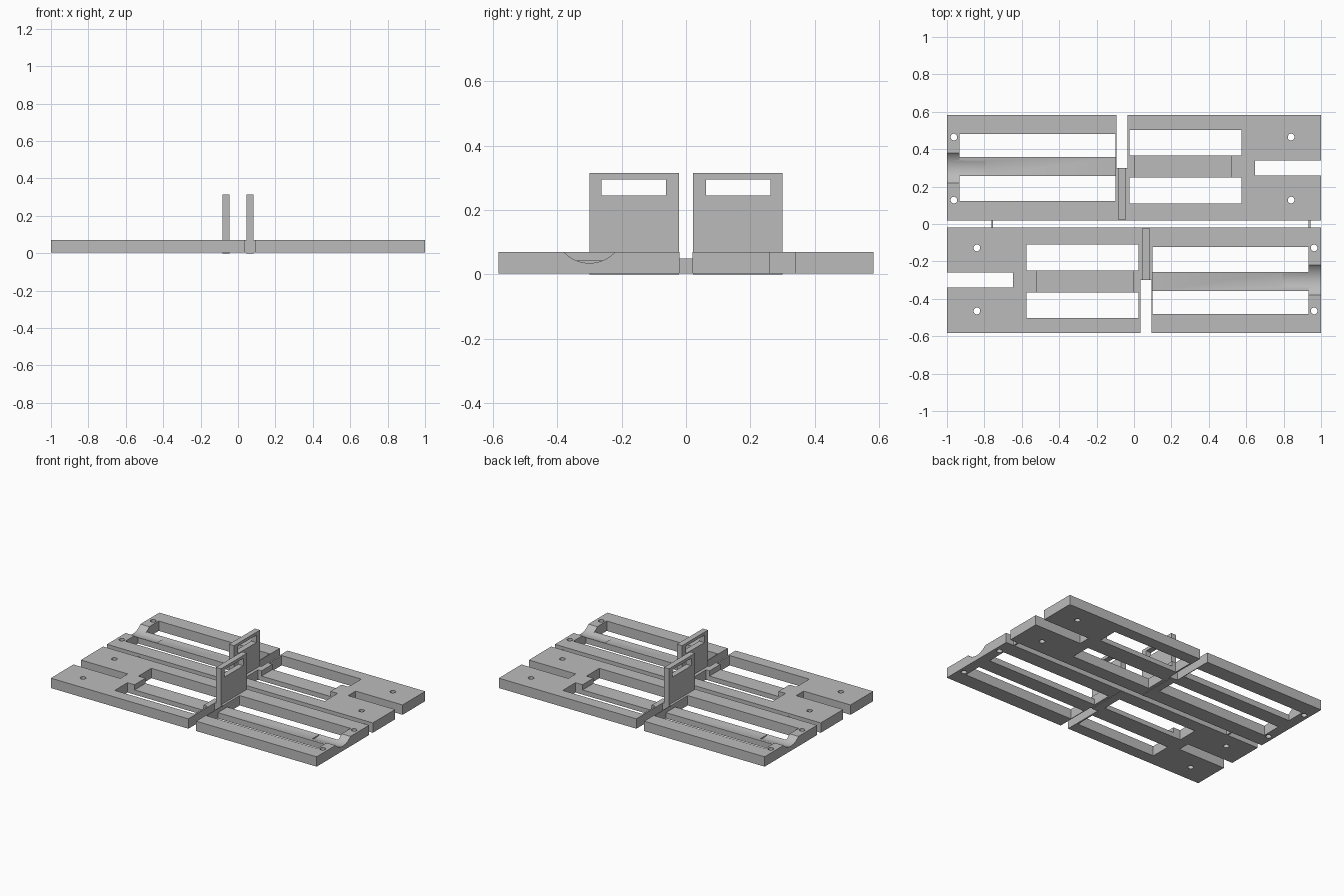
import bpy
from math import pi

if "Cube" in bpy.data.objects:
    bpy.data.objects.remove(bpy.data.objects["Cube"], do_unlink=True)

grey = bpy.data.materials.new("plain grey")
grey.use_nodes = True
COLOUR = (0.5, 0.5, 0.5, 1)
grey.diffuse_color = COLOUR
grey.node_tree.nodes["Principled BSDF"].inputs["Base Color"].default_value = COLOUR

BASE, TOP = 0.003, 0.07
MID = -0.30          # centre line of the channel and bars


def box(name, x0, x1, y0, y1, z0, z1):
    bpy.ops.mesh.primitive_cube_add(size=1, location=((x0 + x1) / 2, (y0 + y1) / 2, (z0 + z1) / 2))
    ob = bpy.context.object
    ob.name = name
    ob.scale = (x1 - x0, y1 - y0, z1 - z0)
    bpy.ops.object.transform_apply(location=True, rotation=True, scale=True)
    ob.data.materials.append(grey)
    return ob


def cylinder(name, radius, depth, location, rotation=(0, 0, 0), sides=24):
    bpy.ops.mesh.primitive_cylinder_add(vertices=sides, radius=radius, depth=depth,
                                        location=location, rotation=rotation)
    ob = bpy.context.object
    ob.name = name
    bpy.ops.object.transform_apply(location=True, rotation=True, scale=True)
    ob.data.materials.append(grey)
    return ob


def cut(target, cutter):
    cutter.hide_render = True
    mod = target.modifiers.new("cut", "BOOLEAN")
    mod.operation, mod.solver, mod.object = "DIFFERENCE", "EXACT", cutter
    bpy.ops.object.select_all(action="DESELECT")
    target.select_set(True)
    bpy.context.view_layer.objects.active = target
    bpy.ops.object.modifier_apply(modifier=mod.name)
    bpy.data.objects.remove(cutter, do_unlink=True)


# Front deck with its windows, slots and lowered bars
deck = box("front_deck", -1, 1, -0.583, -0.02, BASE, TOP)
LOW, HIGH = -0.1, 0.2
openings = [
    (-1.1, -0.647, -0.34, -0.26, LOW, HIGH),       # open end slot
    (0.035, 0.094, -0.7, MID, LOW, HIGH),          # cross slot
    (-0.575, 0.024, -0.248, -0.11, LOW, HIGH),     # short windows
    (-0.575, 0.024, -0.503, -0.366, LOW, HIGH),
    (0.099, 0.933, -0.257, -0.123, LOW, HIGH),     # long windows
    (0.099, 0.933, -0.481, -0.357, LOW, HIGH),
    (-0.522, -0.003, -0.37, -0.244, 0.035, HIGH),  # short bar recess
    (0.099, 0.933, -0.36, -0.254, 0.043, HIGH),    # long bar recess
]
for opening in openings:
    cut(deck, box("opening_cutter", *opening))

# Screw holes
for x in (-0.84, 0.963):
    for y in (-0.128, -0.465):
        cut(deck, cylinder("hole_cutter", 0.018, 0.4, (x, y, 0.05)))

# Rounded channel at the end of the long bar
cut(deck, cylinder("channel_cutter", 0.109, 0.4, (0.994, MID, 0.144), (0, pi / 2, 0), 64))

# Upright plate with a window near its top
upright = box("front_upright", 0.045, 0.083, MID, -0.022, 0, 0.315)
cut(upright, box("window_cutter", 0, 0.2, -0.262, -0.062, 0.245, 0.295))

# Opposite half is the same, turned round
for ob, name in ((deck, "back_deck"), (upright, "back_upright")):
    bpy.ops.object.select_all(action="DESELECT")
    ob.select_set(True)
    bpy.context.view_layer.objects.active = ob
    bpy.ops.object.shade_smooth_by_angle(angle=pi / 6)
    twin = ob.copy()
    twin.data = ob.data.copy()
    twin.name = name
    twin.rotation_euler.z = pi
    bpy.context.collection.objects.link(twin)

# Thin ties joining the halves
for side, x in (("right", -0.758), ("left", 0.938)):
    box(side + "_tie", x - 0.005, x + 0.005, -0.021, 0.021, BASE, 0.05)
